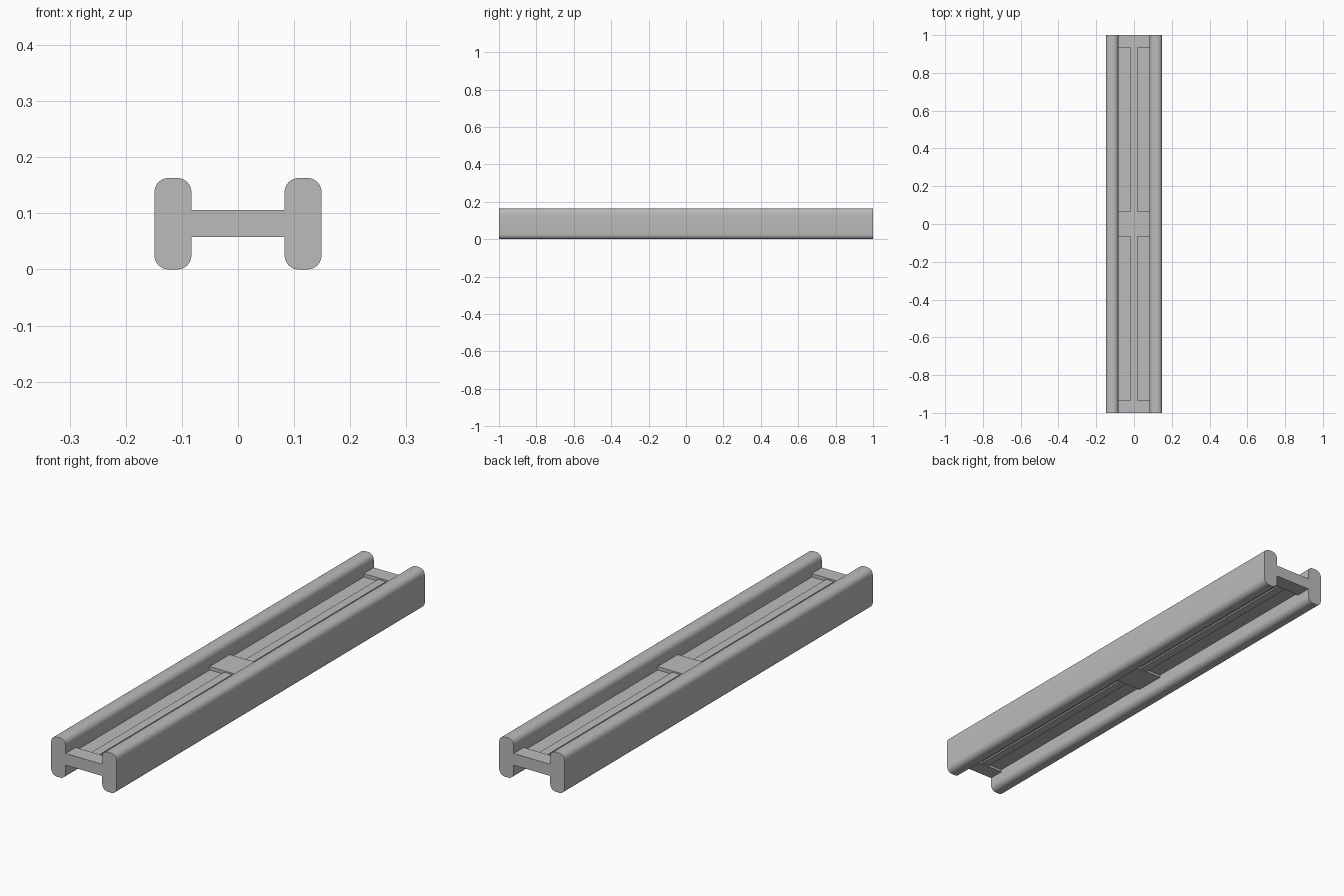
import bpy

cube = bpy.data.objects.get("Cube")
if cube:
    bpy.data.objects.remove(cube, do_unlink=True)

GREY = (0.5, 0.5, 0.5, 1)
grey = bpy.data.materials.new("plain grey")
grey.use_nodes = True
grey.diffuse_color = GREY
grey.node_tree.nodes["Principled BSDF"].inputs["Base Color"].default_value = GREY


def box(name, x, y, z):
    """Box spanning the given (low, high) ranges."""
    spans = (x, y, z)
    bpy.ops.mesh.primitive_cube_add(size=1, location=[sum(s) / 2 for s in spans])
    ob = bpy.context.object
    ob.name = name
    ob.scale = [s[1] - s[0] for s in spans]
    bpy.ops.object.transform_apply(location=False, rotation=False, scale=True)
    ob.data.materials.append(grey)
    return ob


def round_long_edges(ob, radius):
    """Round only the edges that run along the length."""
    weights = ob.data.attributes.new("bevel_weight_edge", "FLOAT", "EDGE")
    for e in ob.data.edges:
        a, b = (ob.data.vertices[i].co for i in e.vertices)
        weights.data[e.index].value = float(abs(a.y - b.y) > 0.5)
    bevel = ob.modifiers.new("rounding", "BEVEL")
    bevel.limit_method = "WEIGHT"
    bevel.width = radius
    bevel.segments = 6
    bpy.ops.object.modifier_apply(modifier=bevel.name)
    bpy.ops.object.shade_smooth_by_angle()


END = 0.065

# Two identical sections butted together at the middle
for section, start in (("front", -1), ("back", 0)):
    # Side rails with rounded long edges
    for side, sign in (("left", 1), ("right", -1)):
        x = sorted((sign * 0.083, sign * 0.149))
        rail = box(f"{section}_{side}_rail", x, (start, start + 1), (0, 0.163))
        round_long_edges(rail, 0.025)

    # Cross bars at both ends of the section
    for end, y in (("near", start), ("far", start + 1 - END)):
        box(f"{section}_{end}_cross_bar", (-0.085, 0.085), (y, y + END), (0.058, 0.106))

    # Recessed web plate and the rib along its middle
    inner = (start + END, start + 1 - END)
    box(f"{section}_web", (-0.085, 0.085), inner, (0.068, 0.092))
    box(f"{section}_rib", (-0.018, 0.018), inner, (0.062, 0.1))
